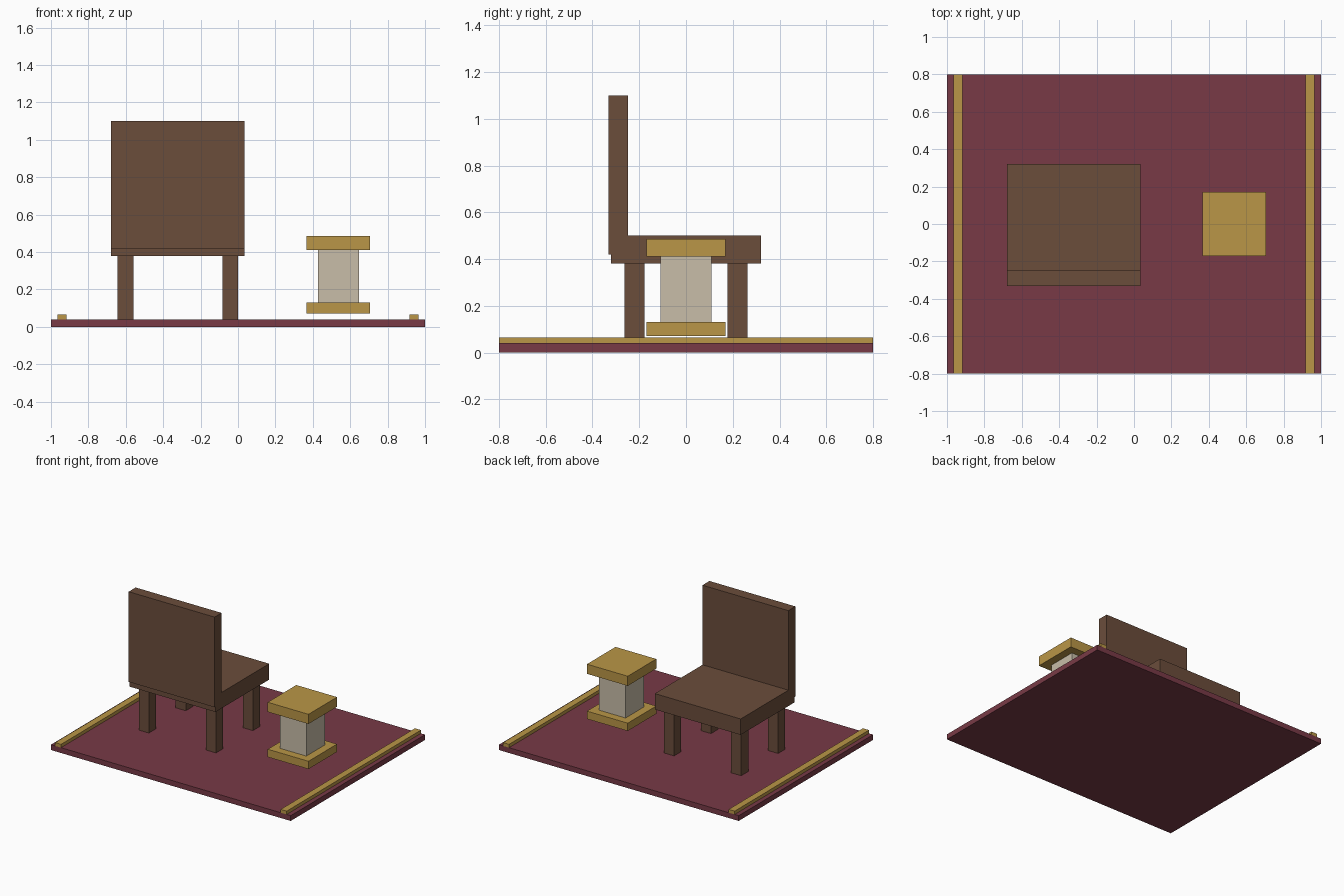
import bpy

cube = bpy.data.objects.get("Cube")
if cube:
    bpy.data.objects.remove(cube, do_unlink=True)


def linear(v):
    return v / 12.92 if v <= 0.04045 else ((v + 0.055) / 1.055) ** 2.4


def material(name, hex_code):
    rgb = [linear(int(hex_code[i:i + 2], 16) / 255) for i in (0, 2, 4)]
    mat = bpy.data.materials.new(name)
    mat.use_nodes = True
    mat.diffuse_color = (*rgb, 1)
    mat.node_tree.nodes["Principled BSDF"].inputs["Base Color"].default_value = (*rgb, 1)
    return mat


def box(name, x, y, z, mat):
    """Box given its (low, high) extent on each axis."""
    spans = (x, y, z)
    bpy.ops.mesh.primitive_cube_add(size=1, location=[(a + b) / 2 for a, b in spans])
    obj = bpy.context.object
    obj.name = obj.data.name = name
    obj.scale = [b - a for a, b in spans]
    bpy.ops.object.transform_apply(location=False, rotation=False, scale=True)
    obj.data.materials.append(mat)
    return obj


def around(centre, size):
    return (centre - size / 2, centre + size / 2)


wine = material("wine red cloth", "783A46")
gold = material("gold", "BA9647")
wood = material("brown wood", "6B4D3B")
cream = material("cream panel", "C8BDA8")

# Rug with a raised gold strip along each side
RUG_TOP = 0.04
box("rug", (-1, 1), (-0.8, 0.8), (0, RUG_TOP), wine)
for side, sign in (("left", 1), ("right", -1)):
    box(f"rug_trim_{side}", around(sign * 0.941, 0.05), (-0.8, 0.8), (RUG_TOP, 0.065), gold)

# Chair, with its backrest toward the front edge of the rug
CHAIR_X = -0.322
box("seat", around(CHAIR_X, 0.716), (-0.32, 0.32), (0.38, 0.5), wood)
box("backrest", around(CHAIR_X, 0.716), (-0.331, -0.248), (0.42, 1.1), wood)
for side, sx in (("left", 1), ("right", -1)):
    for end, sy in (("front", -1), ("back", 1)):
        box(f"{end}_{side}_leg", around(CHAIR_X + sx * 0.28, 0.084),
            around(sy * 0.22, 0.084), (RUG_TOP, 0.38), wood)

# Lantern: pale body between two gold plates
LANTERN_X = 0.537
for name, width, z, mat in (
    ("lantern_base", 0.34, (0.072, 0.131), gold),
    ("lantern_body", 0.22, (0.131, 0.412), cream),
    ("lantern_cap", 0.34, (0.412, 0.485), gold),
):
    box(name, around(LANTERN_X, width), around(0, width), z, mat)
